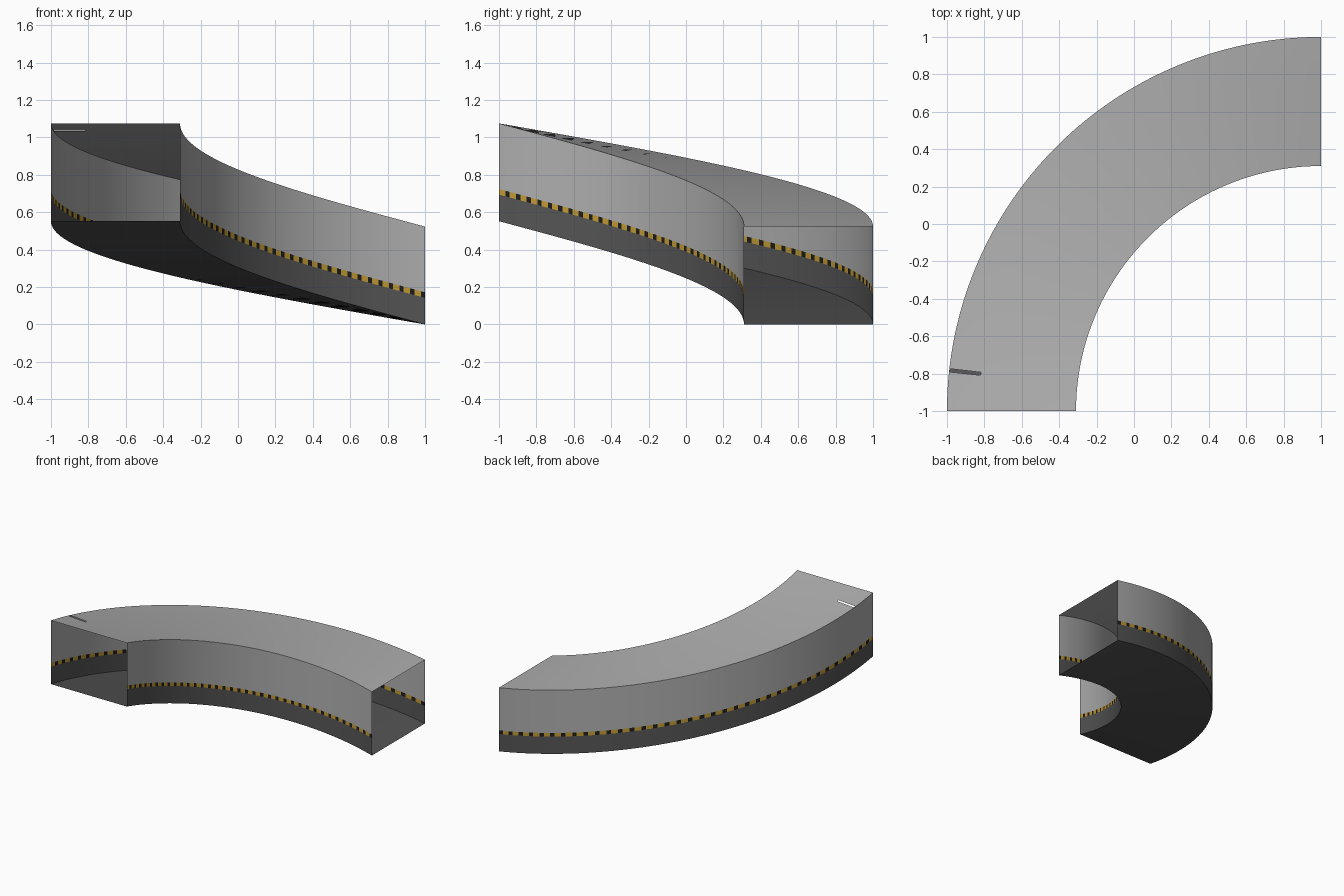
import bpy, bmesh, math

if "Cube" in bpy.data.objects:
    bpy.data.objects.remove(bpy.data.objects["Cube"])

SEGS = 180                      # steps along the quarter turn
R_OUT, R_IN = 2.0, 1.31         # turn is centred on (1, -1)
RISE, HEIGHT = 0.552, 0.523
LOW, HIGH = 0.142, 0.172        # hazard stripe band


def mat(name, rgb):
    m = bpy.data.materials.new(name)
    m.diffuse_color = (*rgb, 1)
    m.use_nodes = True
    m.node_tree.nodes["Principled BSDF"].inputs["Base Color"].default_value = m.diffuse_color
    return m


mats = [mat("light_grey", (0.42, 0.42, 0.42)), mat("dark_grey", (0.09, 0.09, 0.09)),
        mat("hazard_yellow", (0.52, 0.32, 0.035)), mat("hazard_black", (0.012, 0.012, 0.012))]
LIGHT, DARK, YELLOW, BLACK = range(4)


def sweep(name, profile, colour, skip=lambda i, j: False):
    """Sweep an open (radius, height) profile down the helical quarter turn."""
    bm = bmesh.new()
    rings = []
    for i in range(SEGS + 1):
        t = i / SEGS
        a = t * math.pi / 2
        rings.append([bm.verts.new((1 - r * math.cos(a), -1 + r * math.sin(a), z + RISE * (1 - t)))
                      for r, z in profile])
    for i in range(SEGS):
        for j in range(len(profile) - 1):
            if skip(i, j):
                continue
            f = bm.faces.new((rings[i][j], rings[i + 1][j], rings[i + 1][j + 1], rings[i][j + 1]))
            f.material_index = colour(i, j)
            f.smooth = True
    me = bpy.data.meshes.new(name)
    bm.to_mesh(me)
    bm.free()
    for m in mats:
        me.materials.append(m)
    bpy.context.collection.objects.link(bpy.data.objects.new(name, me))


def wall_colour(i, j):
    # dark skirting, dashed hazard stripe, light upper wall
    if j == 1:
        return BLACK if i % 5 >= 3 else YELLOW
    return DARK if j == 0 else LIGHT


# side walls, each ordered so its normals face out of the corridor
levels = [0, LOW, HIGH, HEIGHT]
sweep("outer_wall", [(R_OUT, z) for z in levels], wall_colour)
sweep("inner_wall", [(R_IN, z) for z in levels], wall_colour)

# floor, and ceiling with one narrow slot near the upper end
sweep("floor", [(R_OUT, 0), (R_IN, 0)], lambda i, j: DARK)
sweep("ceiling", [(R_IN, HEIGHT), (1.83, HEIGHT), (1.995, HEIGHT), (R_OUT, HEIGHT)],
      lambda i, j: LIGHT, skip=lambda i, j: i == 12 and j == 1)

# turn the faces of every part outward from the corridor centre line
for ob in bpy.context.collection.objects:
    me = ob.data
    p = me.polygons[0]
    a = math.pi / 4 / SEGS
    mid_r = (R_OUT + R_IN) / 2
    centre = (1 - mid_r * math.cos(a), -1 + mid_r * math.sin(a), RISE + HEIGHT / 2)
    if sum(n * (c - m) for n, c, m in zip(p.normal, p.center, centre)) < 0:
        me.flip_normals()
